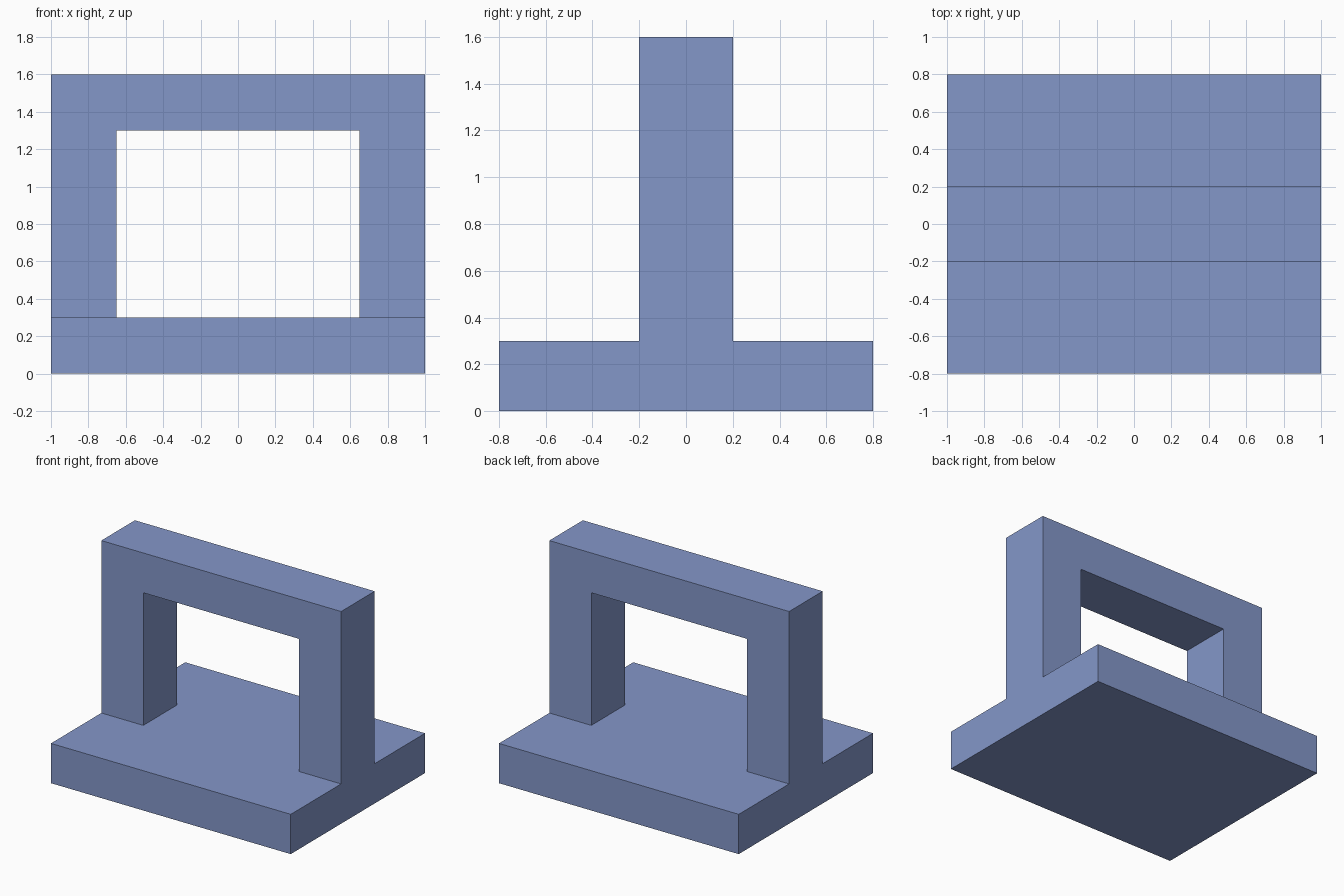
import bpy, bmesh

cube = bpy.data.objects.get("Cube")
if cube:
    bpy.data.objects.remove(cube, do_unlink=True)

# Single flat blue
blue = bpy.data.materials.new("soft blue")
blue.use_nodes = True
colour = (0.231, 0.309, 0.584, 1.0)
blue.diffuse_color = colour
blue.node_tree.nodes["Principled BSDF"].inputs["Base Color"].default_value = colour


def prism(name, profile, half_width):
    """Extrude a (y, z) profile along x, centred on x = 0."""
    bm = bmesh.new()
    face = bm.faces.new([bm.verts.new((-half_width, y, z)) for y, z in profile])
    ext = bmesh.ops.extrude_face_region(bm, geom=[face])["geom"]
    for v in ext:
        if isinstance(v, bmesh.types.BMVert):
            v.co.x = half_width
    bmesh.ops.recalc_face_normals(bm, faces=bm.faces)
    mesh = bpy.data.meshes.new(name)
    bm.to_mesh(mesh)
    bm.free()
    mesh.materials.append(blue)
    obj = bpy.data.objects.new(name, mesh)
    bpy.context.collection.objects.link(obj)
    return obj


# Base slab and upright wall as one inverted-T solid
base, wall, floor, top = 0.8, 0.2, 0.3, 1.6
stand = prism("arch_on_base", [
    (-base, 0), (base, 0), (base, floor), (wall, floor),
    (wall, top), (-wall, top), (-wall, floor), (-base, floor)], 1.0)

# Rectangular opening, flush with the slab's top
cutter = prism("opening_cutter", [
    (-0.5, floor), (0.5, floor), (0.5, 1.3), (-0.5, 1.3)], 0.65)
cutter.hide_render = True

cut = stand.modifiers.new("opening", "BOOLEAN")
cut.operation = "DIFFERENCE"
cut.solver = "EXACT"
cut.object = cutter
bpy.context.view_layer.objects.active = stand
bpy.ops.object.modifier_apply(modifier=cut.name)
bpy.data.objects.remove(cutter, do_unlink=True)
